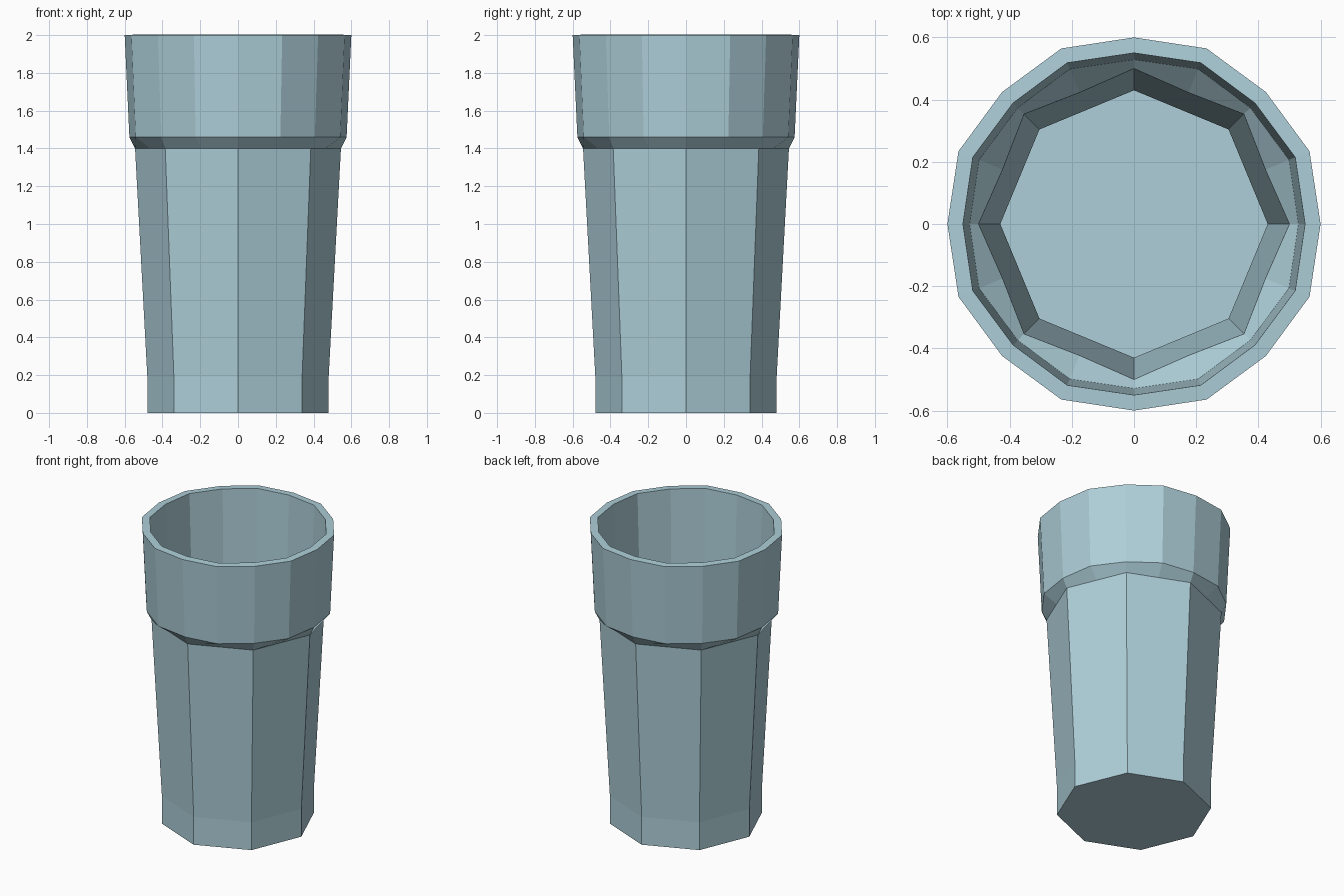
import bpy, bmesh, math

if "Cube" in bpy.data.objects:
    bpy.data.objects.remove(bpy.data.objects["Cube"])

bm = bmesh.new()


def ring(z, r_even, r_odd=None):
    """Eight corners, or sixteen when a radius for the in-between points is given."""
    n = 8 if r_odd is None else 16
    verts = []
    for i in range(n):
        a = 2 * math.pi * i / n
        r = r_even if n == 8 or i % 2 == 0 else r_odd
        verts.append(bm.verts.new((r * math.cos(a), r * math.sin(a), z)))
    return verts


# Outer shell: octagonal body, chamfered ledge, sixteen-sided collar
base = ring(0, 0.48)
bend = ring(0.19, 0.48)
neck = ring(1.4, 0.545, 0.545 * math.cos(math.pi / 8))
ledge = ring(1.46, 0.575, 0.586)
rim = ring(2.0, 0.60, 0.611)

bm.faces.new(base[::-1])
for i in range(8):
    j = (i + 1) % 8
    bm.faces.new((base[i], base[j], bend[j], bend[i]))
    bm.faces.new((bend[i], bend[j], neck[2 * j], neck[2 * i + 1], neck[2 * i]))
for low, high in ((neck, ledge), (ledge, rim)):
    for i in range(16):
        j = (i + 1) % 16
        bm.faces.new((low[i], low[j], high[j], high[i]))

mesh = bpy.data.meshes.new("tumbler")
bm.to_mesh(mesh)
bm.free()
tumbler = bpy.data.objects.new("tumbler", mesh)
bpy.context.collection.objects.link(tumbler)

# Wall thickness, inwards
wall = tumbler.modifiers.new("wall", 'SOLIDIFY')
wall.thickness = 0.05
wall.offset = -1

# Pale blue glass
glass = bpy.data.materials.new("pale_blue")
glass.diffuse_color = (0.42, 0.62, 0.69, 1)
glass.use_nodes = True
glass.node_tree.nodes["Principled BSDF"].inputs["Base Color"].default_value = glass.diffuse_color
mesh.materials.append(glass)
